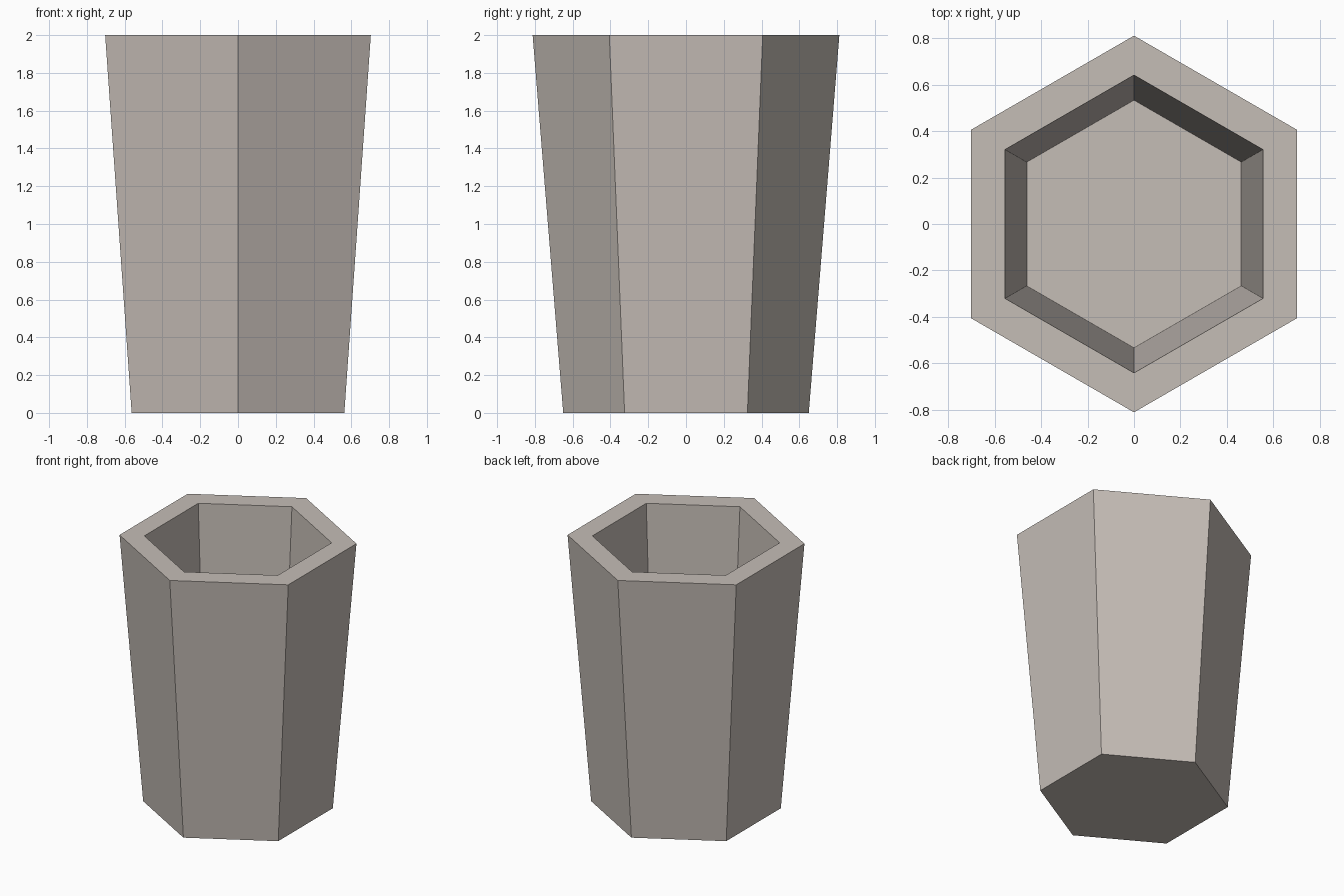
import bpy, bmesh, math

if "Cube" in bpy.data.objects:
    bpy.data.objects.remove(bpy.data.objects["Cube"])

# Warm grey stone
mat = bpy.data.materials.new("warm grey")
mat.diffuse_color = (0.56, 0.51, 0.47, 1)
mat.use_nodes = True
mat.node_tree.nodes["Principled BSDF"].inputs["Base Color"].default_value = mat.diffuse_color

bm = bmesh.new()


def hex_ring(radius, z):
    # Hexagon with corners on the y axis
    return [bm.verts.new((radius * math.cos(math.radians(30 + 60 * i)),
                          radius * math.sin(math.radians(30 + 60 * i)), z))
            for i in range(6)]


# Tapered outside, flat rim, tapered inside
rings = [hex_ring(r, z) for r, z in
         [(0.65, 0), (0.812, 2), (0.642, 2), (0.534, 0.2)]]
for a, b in zip(rings, rings[1:]):
    for i in range(6):
        j = (i + 1) % 6
        bm.faces.new((a[i], a[j], b[j], b[i]))

# Underside and inner floor
bm.faces.new(rings[0][::-1])
bm.faces.new(rings[-1])
bmesh.ops.recalc_face_normals(bm, faces=bm.faces)

mesh = bpy.data.meshes.new("hexagonal_cup")
bm.to_mesh(mesh)
bm.free()
mesh.materials.append(mat)
cup = bpy.data.objects.new("hexagonal_cup", mesh)
bpy.context.collection.objects.link(cup)
